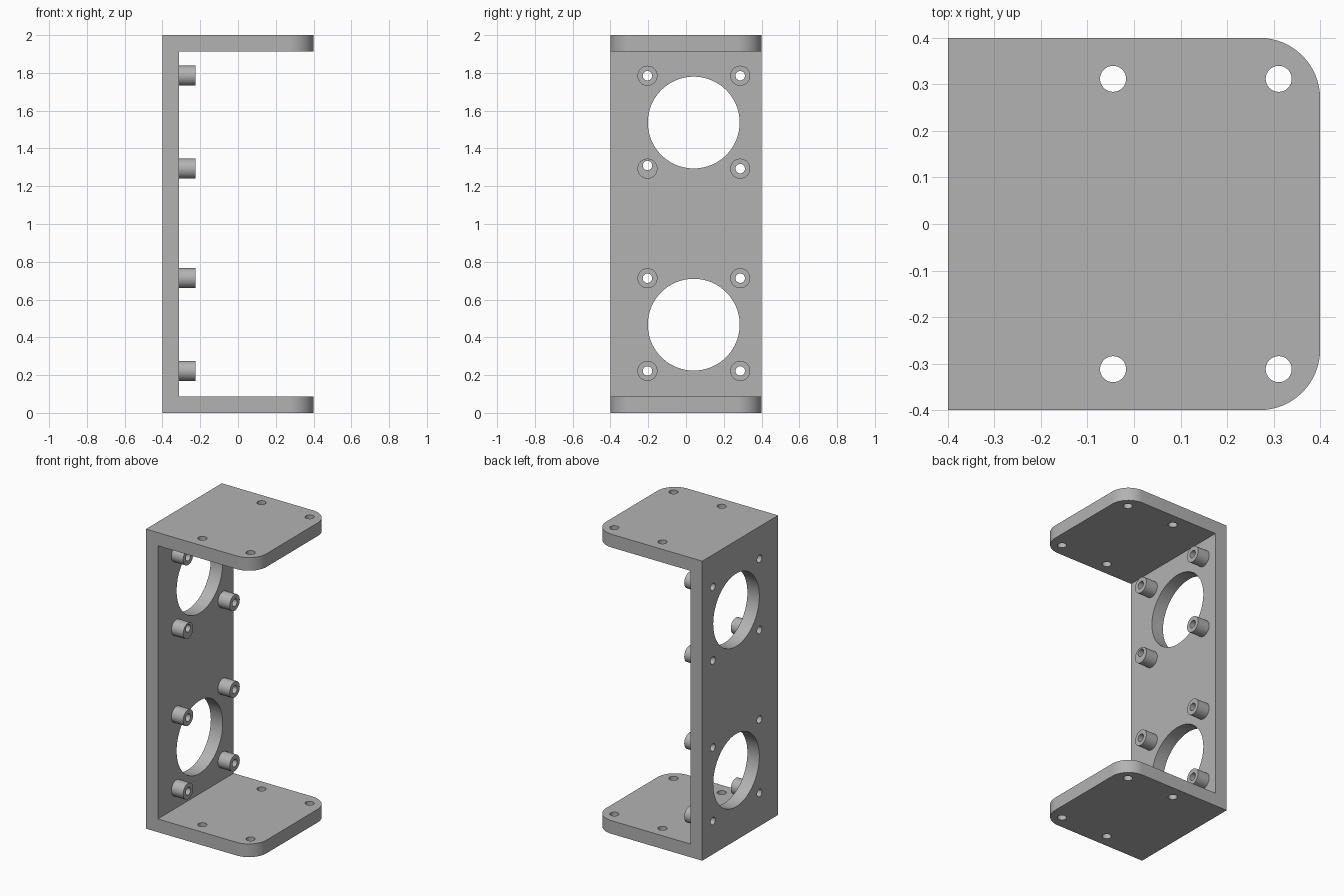
import bpy
import bmesh
from math import radians
from mathutils import Matrix, Vector

cube = bpy.data.objects.get("Cube")
if cube:
    bpy.data.objects.remove(cube, do_unlink=True)

GREY = (0.45, 0.45, 0.45, 1)
grey = bpy.data.materials.new("plain grey")
grey.use_nodes = True
grey.diffuse_color = GREY
grey.node_tree.nodes["Principled BSDF"].inputs["Base Color"].default_value = GREY

HALF, HEIGHT, THICK = 0.4, 2.0, 0.088
INNER = -HALF + THICK
BOSS_END = -0.225
BOSS_Y = (-0.204, 0.287)
BOSS_Z = (0.222, 0.713, 1.293, 1.785)


def add_cylinder(bm, start, end, radius, segments):
    """Closed cylinder between two points."""
    start, end = Vector(start), Vector(end)
    axis = end - start
    turn = axis.to_track_quat('Z', 'Y').to_matrix().to_4x4()
    bmesh.ops.create_cone(bm, cap_ends=True, segments=segments, radius1=radius,
                          radius2=radius, depth=axis.length,
                          matrix=Matrix.Translation((start + end) / 2) @ turn)


def make_object(name, bm):
    mesh = bpy.data.meshes.new(name)
    bmesh.ops.recalc_face_normals(bm, faces=bm.faces)
    bm.to_mesh(mesh)
    bm.free()
    mesh.materials.append(grey)
    obj = bpy.data.objects.new(name, mesh)
    bpy.context.collection.objects.link(obj)
    return obj


# U-shaped bracket: side profile extruded in depth, outer corners rounded
profile = [(-HALF, 0), (HALF, 0), (HALF, THICK), (INNER, THICK),
           (INNER, HEIGHT - THICK), (HALF, HEIGHT - THICK),
           (HALF, HEIGHT), (-HALF, HEIGHT)]
bm = bmesh.new()
face = bm.faces.new([bm.verts.new((x, -HALF, z)) for x, z in profile])
side = bmesh.ops.extrude_face_region(bm, geom=[face])["geom"]
bmesh.ops.translate(bm, vec=(0, 2 * HALF, 0),
                    verts=[v for v in side if isinstance(v, bmesh.types.BMVert)])
corners = [e for e in bm.edges
           if all(v.co.x > HALF - 0.01 for v in e.verts)
           and abs(e.verts[0].co.y - e.verts[1].co.y) < 0.01]
bmesh.ops.bevel(bm, geom=corners, offset=0.13, segments=16, profile=0.5,
                affect='EDGES')
bracket = make_object("bracket", bm)

# Mounting bosses on the inside of the wall
bm = bmesh.new()
for y in BOSS_Y:
    for z in BOSS_Z:
        add_cylinder(bm, (INNER - 0.01, y, z), (BOSS_END, y, z), 0.053, 48)
bosses = make_object("mounting_bosses", bm)

# Cutter: sensor openings, boss screw holes and plate screw holes
bm = bmesh.new()
for z in (0.467, 1.537):
    add_cylinder(bm, (-0.5, 0.041, z), (-0.26, 0.041, z), 0.243, 96)
for y in BOSS_Y:
    for z in BOSS_Z:
        # one screw hole sits off centre
        shift = 0.017 if y < 0 and 1.2 < z < 1.4 else 0
        add_cylinder(bm, (-0.5, y, z + shift), (-0.1, y, z + shift), 0.025, 32)
for x in (-0.045, 0.311):
    for y in (-0.312, 0.312):
        add_cylinder(bm, (x, y, -0.1), (x, y, HEIGHT + 0.1), 0.028, 32)
cutter = make_object("hole_cutter", bm)
cutter.hide_render = True
cutter.hide_viewport = True
cutter.display_type = 'WIRE'

# Cut the holes and smooth only the curved faces
for obj in (bracket, bosses):
    cut = obj.modifiers.new("holes", 'BOOLEAN')
    cut.operation = 'DIFFERENCE'
    cut.solver = 'EXACT'
    cut.object = cutter
    bpy.context.view_layer.update()
    evaluated = obj.evaluated_get(bpy.context.evaluated_depsgraph_get())
    mesh = bpy.data.meshes.new_from_object(evaluated)
    obj.modifiers.clear()
    obj.data = mesh
    bpy.ops.object.select_all(action='DESELECT')
    obj.select_set(True)
    bpy.context.view_layer.objects.active = obj
    bpy.ops.object.shade_smooth_by_angle(angle=radians(30))

bpy.data.objects.remove(cutter, do_unlink=True)
